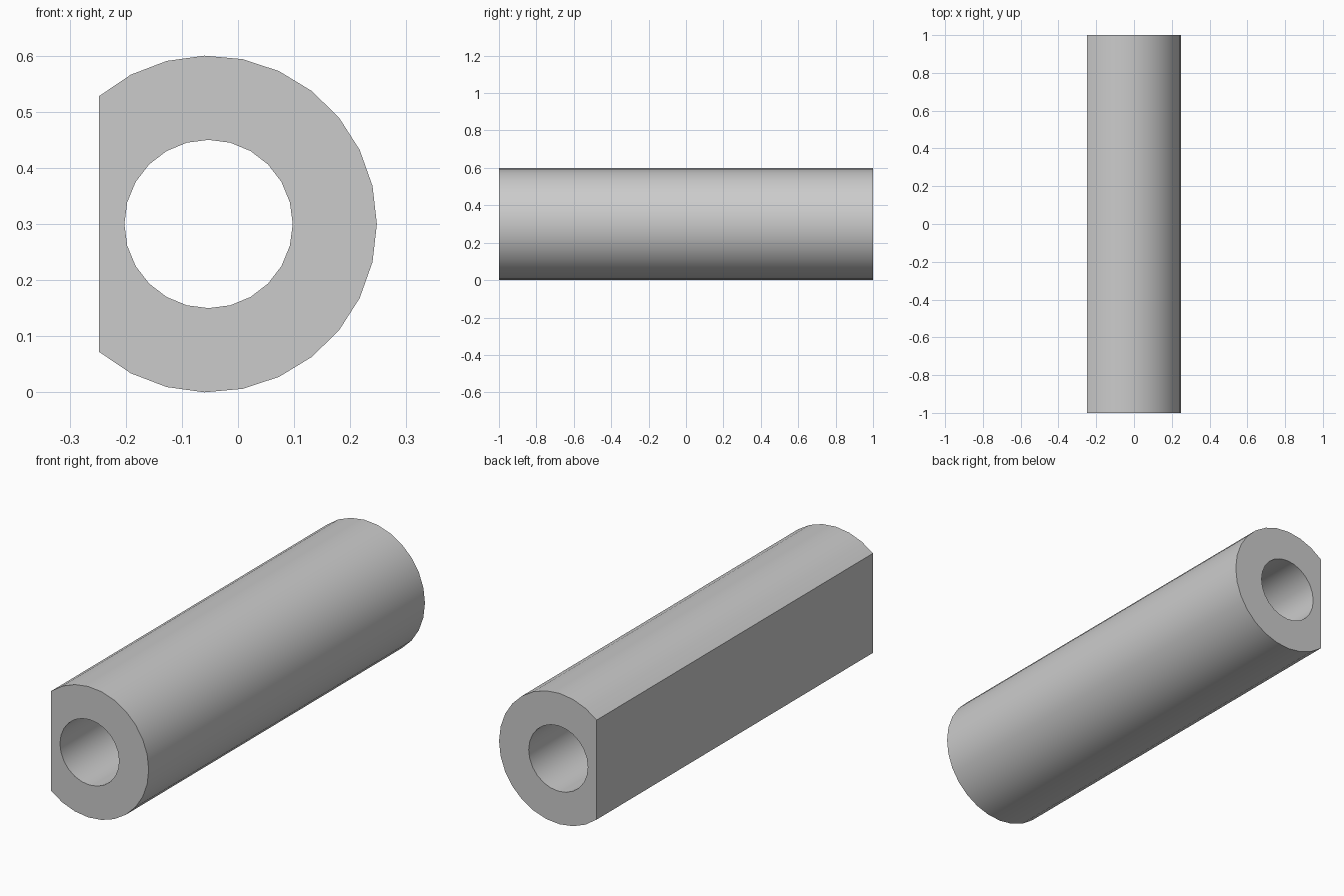
import bpy, bmesh, math

if "Cube" in bpy.data.objects:
    bpy.data.objects.remove(bpy.data.objects["Cube"])

CX, CZ = -0.0525, 0.3      # bore axis
FLAT_X = -0.2475           # flat side position
R_OUT, R_IN, HALF = 0.3, 0.15, 1.0


def arc(radius, start, end, steps, closed=False):
    count = steps if closed else steps + 1
    return [(CX + radius * math.cos(a), CZ + radius * math.sin(a))
            for a in (start + (end - start) * i / steps for i in range(count))]


# Outer D-shaped profile and round bore profile
cut = math.acos((FLAT_X - CX) / R_OUT)
profiles = [arc(R_OUT, -cut, cut, 20), arc(R_IN, 0, 2 * math.pi, 24, closed=True)]

bm = bmesh.new()
cap_edges = {-HALF: [], HALF: []}
for profile in profiles:
    rings = {y: [bm.verts.new((x, y, z)) for x, z in profile] for y in cap_edges}
    front, back = rings[-HALF], rings[HALF]
    n = len(profile)
    # Long walls
    for i in range(n):
        j = (i + 1) % n
        bm.faces.new((front[i], front[j], back[j], back[i]))
    for y, ring in rings.items():
        cap_edges[y] += [bm.edges.get((ring[i], ring[(i + 1) % n])) for i in range(n)]

# End caps around the bore
for y, edges in cap_edges.items():
    bmesh.ops.triangle_fill(bm, edges=edges, use_beauty=True, normal=(0, y, 0))
bmesh.ops.recalc_face_normals(bm, faces=bm.faces)

mesh = bpy.data.meshes.new("flat_sided_tube")
bm.to_mesh(mesh)
bm.free()
tube = bpy.data.objects.new("flat_sided_tube", mesh)
bpy.context.collection.objects.link(tube)

# Smooth round walls, sharp rims and flat side
bpy.context.view_layer.objects.active = tube
tube.select_set(True)
bpy.ops.object.shade_smooth_by_angle(angle=math.radians(30))
